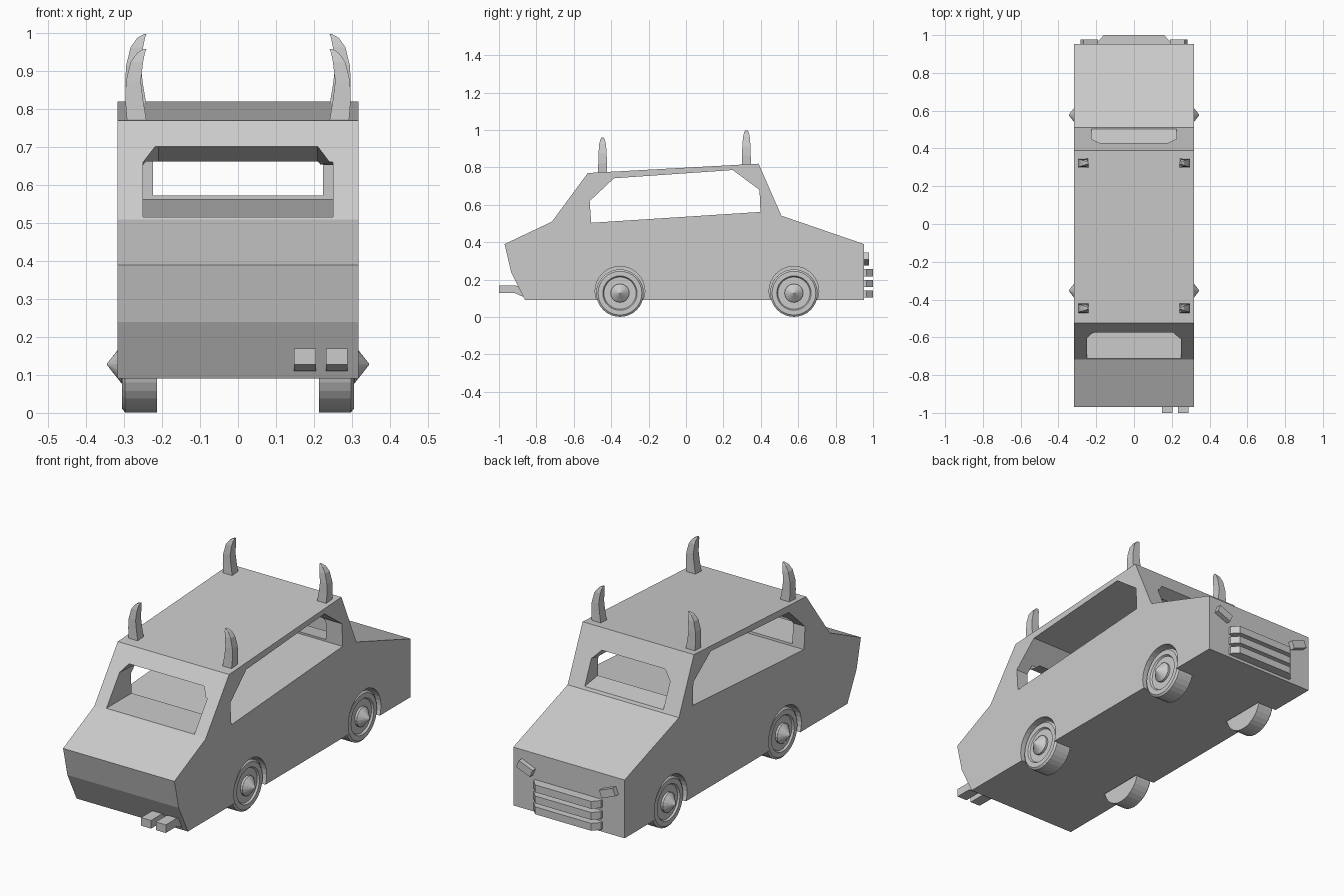
import bpy, bmesh, math
from mathutils import Vector

if "Cube" in bpy.data.objects:
    bpy.data.objects.remove(bpy.data.objects["Cube"])


def loft(name, rings):
    """Skin a list of equal-length point rings and cap both ends."""
    bm = bmesh.new()
    vs = [[bm.verts.new(p) for p in r] for r in rings]
    n = len(rings[0])
    for a, b in zip(vs, vs[1:]):
        for i in range(n):
            j = (i + 1) % n
            bm.faces.new((a[i], a[j], b[j], b[i]))
    bm.faces.new(vs[0])
    bm.faces.new(vs[-1])
    bmesh.ops.remove_doubles(bm, verts=bm.verts, dist=1e-5)
    bmesh.ops.recalc_face_normals(bm, faces=bm.faces)
    me = bpy.data.meshes.new(name)
    bm.to_mesh(me)
    bm.free()
    ob = bpy.data.objects.new(name, me)
    bpy.context.collection.objects.link(ob)
    return ob


def prism(name, pts, x0, x1):
    """Extrude a (y, z) outline along x."""
    return loft(name, [[(x, y, z) for y, z in pts] for x in (x0, x1)])


def circle(x, r, cy, cz, n=32):
    return [(x, cy + r * math.cos(2 * math.pi * i / n),
             cz + r * math.sin(2 * math.pi * i / n)) for i in range(n)]


def cut(ob, cutter):
    cutter.hide_render = True
    mod = ob.modifiers.new("cut", 'BOOLEAN')
    mod.operation = 'DIFFERENCE'
    mod.solver = 'EXACT'
    mod.object = cutter
    bpy.context.view_layer.objects.active = ob
    bpy.ops.object.modifier_apply(modifier=mod.name)
    bpy.data.objects.remove(cutter)


def window_cutter(name, half):
    """half: right-side rows of (half width, outer y, outer z, inner y, inner z), bottom to top."""
    rows = [(1, h) for h in half] + [(-1, h) for h in reversed(half)]
    inner = [Vector((s * h[0], h[3], h[4])) for s, h in rows]
    outer = [Vector((s * h[0], h[1], h[2])) for s, h in rows]
    outer = [o + (o - i) * 0.3 for o, i in zip(outer, inner)]
    return loft(name, [outer, inner])


# Car body, one solid profile
body = prism("car_body", [
    (-0.97, 0.39), (-0.935, 0.24), (-0.86, 0.09), (0.952, 0.09), (0.952, 0.39),
    (0.51, 0.542), (0.388, 0.82), (-0.525, 0.77), (-0.717, 0.51)], -0.317, 0.317)

# Cabin opening right through both sides
cut(body, prism("cabin_cutter", [
    (-0.507, 0.504), (-0.515, 0.62), (-0.385, 0.742), (0.25, 0.786),
    (0.393, 0.68), (0.398, 0.562)], -0.5, 0.5))

# Windows at both ends of the cabin
cut(body, window_cutter("front_window_cutter", [
    (0.25, -0.712, 0.516, -0.44, 0.516),
    (0.25, -0.605, 0.66, -0.44, 0.65),
    (0.21, -0.572, 0.70, -0.44, 0.652)]))
cut(body, window_cutter("rear_window_cutter", [
    (0.224, 0.504, 0.556, 0.36, 0.578),
    (0.224, 0.45, 0.68, 0.36, 0.66),
    (0.18, 0.43, 0.726, 0.36, 0.70)]))

# Wheels in round arches, with pointed hubs
WHEEL = [(0.213, 0.02), (0.213, 0.127), (0.297, 0.127), (0.305, 0.117),
         (0.305, 0.092), (0.296, 0.086), (0.296, 0.05)]
HUB = [(0.29, 0.05), (0.307, 0.05), (0.345, 0.002)]
for s, side in ((-1, "left"), (1, "right")):
    for y, end in ((-0.353, "front"), (0.577, "rear")):
        cut(body, loft("arch_cutter", [circle(s * x, 0.133, y, 0.138) for x in (0.205, 0.4)]))
        loft(f"{end}_{side}_wheel", [circle(s * x, r, y, 0.128) for x, r in WHEEL])
        loft(f"{end}_{side}_hub", [circle(s * x, r, y, 0.128, 16) for x, r in HUB])

# Curved horns on the roof corners: (height, inner x, outer x, half depth)
HORN = [(-0.01, 0.24, 0.292, 0.025), (0.05, 0.25, 0.297, 0.023), (0.10, 0.256, 0.295, 0.022),
        (0.15, 0.25, 0.283, 0.018), (0.175, 0.245, 0.265, 0.012), (0.185, 0.241, 0.247, 0.005)]
for s, side in ((-1, "left"), (1, "right")):
    for y, z, end in ((-0.446, 0.774, "front"), (0.323, 0.813, "rear")):
        loft(f"{end}_{side}_horn", [
            [(s * a, y - d, z + h), (s * b, y - d, z + h),
             (s * b, y + d, z + h), (s * a, y + d, z + h)] for h, a, b, d in HORN])

# Grille bars with tapered ends
for i, z in enumerate((0.124, 0.18, 0.237)):
    loft(f"grille_bar_{i + 1}", [
        [(-w, y, z - 0.019), (w, y, z - 0.019), (w, y, z + 0.019), (-w, y, z + 0.019)]
        for w, y in ((0.192, 0.945), (0.192, 0.965), (0.16, 1.0))])

# Slanted lamps, outer ends high
c, k = math.cos(math.radians(22)), math.sin(math.radians(22))
for s, side in ((-1, "left"), (1, "right")):
    corners = [(-0.042, -0.02), (0.042, -0.02), (0.042, 0.02), (-0.042, 0.02)]
    loft(f"{side}_lamp", [
        [(s * (0.236 + u * c - v * k), y, 0.31 + u * k + v * c) for u, v in corners]
        for y in (0.94, 0.978)])

# Pair of bent exhaust pipes
for i, x in enumerate((0.148, 0.232)):
    prism(f"exhaust_pipe_{i + 1}", [
        (-1.0, 0.17), (-0.915, 0.17), (-0.85, 0.15), (-0.85, 0.11),
        (-0.875, 0.11), (-0.915, 0.128), (-1.0, 0.128)], x, x + 0.057)
